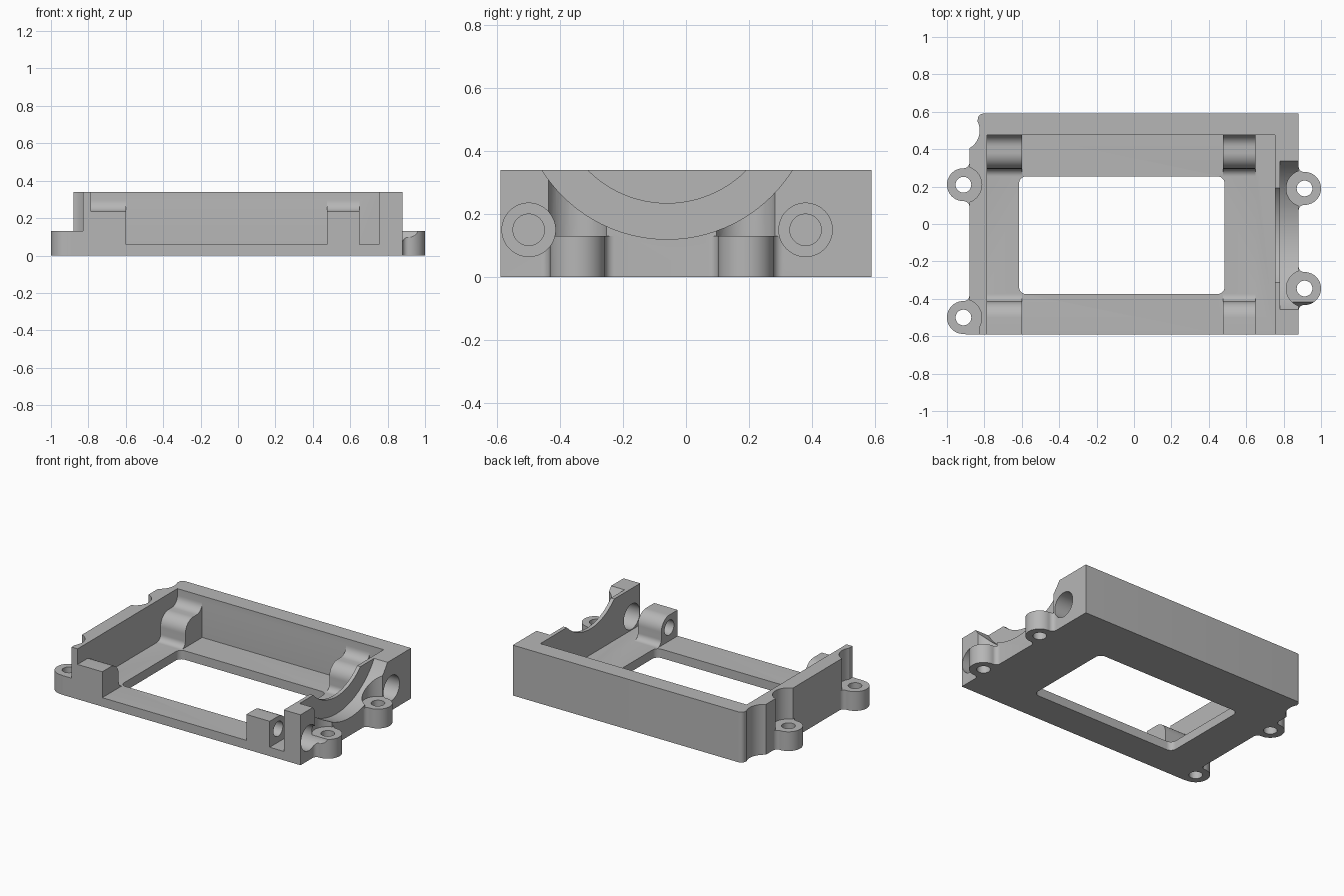
import bpy, bmesh
from math import sin, cos, radians, degrees, atan2, sqrt

cube = bpy.data.objects.get("Cube")
if cube:
    bpy.data.objects.remove(cube, do_unlink=True)

grey = bpy.data.materials.new("plain_grey")
grey.use_nodes = True
COLOUR = (0.47, 0.47, 0.47, 1)
grey.diffuse_color = COLOUR
grey.node_tree.nodes["Principled BSDF"].inputs["Base Color"].default_value = COLOUR


def arc(cx, cy, r, a0, a1, n=12):
    """Points on an arc, angles in degrees."""
    angles = [radians(a0 + (a1 - a0) * i / n) for i in range(n + 1)]
    return [(cx + r * cos(a), cy + r * sin(a)) for a in angles]


def circle(cx, cy, r, n=48):
    return arc(cx, cy, r, 0, 360, n)[:-1]


def rect(x0, x1, y0, y1):
    return [(x0, y0), (x1, y0), (x1, y1), (x0, y1)]


def prism(name, points, lo, hi, axis="z"):
    """Extrude an xy outline along z, or a yz outline along x."""
    bm = bmesh.new()
    place = (lambda p, h: (p[0], p[1], h)) if axis == "z" else (lambda p, h: (h, p[0], p[1]))
    low = [bm.verts.new(place(p, lo)) for p in points]
    high = [bm.verts.new(place(p, hi)) for p in points]
    bm.faces.new(low)
    bm.faces.new(high)
    for i in range(len(points)):
        j = (i + 1) % len(points)
        bm.faces.new((low[i], low[j], high[j], high[i]))
    bmesh.ops.recalc_face_normals(bm, faces=bm.faces)
    mesh = bpy.data.meshes.new(name)
    bm.to_mesh(mesh)
    bm.free()
    mesh.materials.append(grey)
    obj = bpy.data.objects.new(name, mesh)
    bpy.context.collection.objects.link(obj)
    return obj


def combine(target, tool, operation):
    """Apply a boolean and discard the tool."""
    mod = target.modifiers.new(operation.lower(), "BOOLEAN")
    mod.operation = operation
    mod.solver = "EXACT"
    mod.object = tool
    bpy.context.view_layer.objects.active = target
    bpy.ops.object.modifier_apply(modifier=mod.name)
    bpy.data.objects.remove(tool, do_unlink=True)


def cut(points, lo, hi, axis="z"):
    combine(housing, prism("cutter", points, lo, hi, axis), "DIFFERENCE")


def add(name, points, lo, hi, axis="z"):
    combine(housing, prism(name, points, lo, hi, axis), "UNION")


# Main measures
WALL, FRONT, TOP, FLOOR = 0.88, -0.59, 0.34, 0.06
EAR_X, EAR_R, EAR_TOP, FILLET = 0.912, 0.088, 0.13, 0.03
EARS = [(-1, 0.21), (-1, -0.5), (1, 0.19), (1, -0.345)]
BORE_Y, BORE_Z, BOSS_R = (-0.5, 0.38), 0.15, 0.085

# Housing body with a grooved rear corner
outline = [(-WALL, FRONT), (WALL, FRONT), (WALL, 0.59)]
outline += arc(-0.805, 0.56, 0.03, 90, 180, 6)
outline += arc(-0.935, 0.5, 0.11, 28, -60)
housing = prism("housing", outline, 0, TOP)

# Cavity open to the front, and the rounded floor window
cut(rect(-0.785, 0.755, -0.7, 0.475), FLOOR, 0.5)
x0, x1, y0, y1, r = -0.615, 0.485, -0.375, 0.255, 0.04
window = (arc(x1 - r, y1 - r, r, 0, 90, 8) + arc(x0 + r, y1 - r, r, 90, 180, 8)
          + arc(x0 + r, y0 + r, r, 180, 270, 8) + arc(x1 - r, y0 + r, r, 270, 360, 8))
cut(window, -0.1, 0.2)

# Stepped round scoop in the end wall
cut(circle(-0.06, 0.59, 0.355, 96), 0.7, 0.8, "x")
cut(circle(-0.06, 0.59, 0.47, 96), 0.78, 1.1, "x")

# Screw clearance above each ear, and the relieved front corner
for side, y in EARS:
    cut(circle(side * EAR_X, y, 0.098), EAR_TOP, 0.5)
cut(rect(-1.1, -0.83, -0.7, -0.5), EAR_TOP, 0.5)


def ear_outline(side, y):
    d = EAR_X - WALL
    v = sqrt((EAR_R + FILLET) ** 2 - (FILLET - d) ** 2)
    touch = degrees(atan2(v, FILLET - d))
    flare = [(-0.03, v)] + arc(FILLET, v, FILLET, 180, 180 + touch, 8)
    tip = arc(d, 0, EAR_R, touch, -touch, 32)[1:-1]
    shape = flare + tip + [(u, -w) for u, w in reversed(flare)]
    return [(side * (WALL + u), max(FRONT, y + w)) for u, w in shape]


# Mounting ears with vertical screw holes
for side, y in EARS:
    add("mounting_ear", ear_outline(side, y), 0, EAR_TOP)
for side, y in EARS:
    cut(circle(side * EAR_X, y, 0.042), -0.1, 0.3)

# Large access bores through the end wall
for y in BORE_Y:
    cut(circle(y, BORE_Z, BOSS_R), 0.7, 1.1, "x")

# Support block profiles: round shoulder with a fillet to the floor
front_y, rear_y = BORE_Y
shoulder = BORE_Z + BOSS_R
front_block = [(FRONT, 0.03), (FRONT, shoulder)]
front_block += arc(front_y, BORE_Z, BOSS_R, 90, 0)
front_block += arc(front_y + BOSS_R + 0.04, 0.1, 0.04, 180, 270, 8)
front_block += [(-0.375, 0.03)]
rear_block = [(0.255, 0.03)]
rear_block += arc(rear_y - BOSS_R - 0.04, 0.1, 0.04, 270, 360, 8)
rear_block += arc(rear_y, BORE_Z, BOSS_R, 180, 90)
rear_block += arc(0.415, shoulder + 0.06, 0.06, 270, 360, 8)
rear_block += [(0.5, 0.295), (0.5, 0.03)]

for profile in (front_block, rear_block):
    add("support_block", profile, -0.8, -0.6, "x")
    add("support_block", profile, 0.475, 0.65, "x")

# Small bores through the blocks beside the scooped wall
for y in BORE_Y:
    cut(circle(y, BORE_Z, 0.05), 0.4, 0.7, "x")

# Smooth curves, sharp edges
bpy.ops.object.select_all(action="DESELECT")
housing.select_set(True)
bpy.context.view_layer.objects.active = housing
bpy.ops.object.shade_smooth_by_angle(angle=radians(25))
